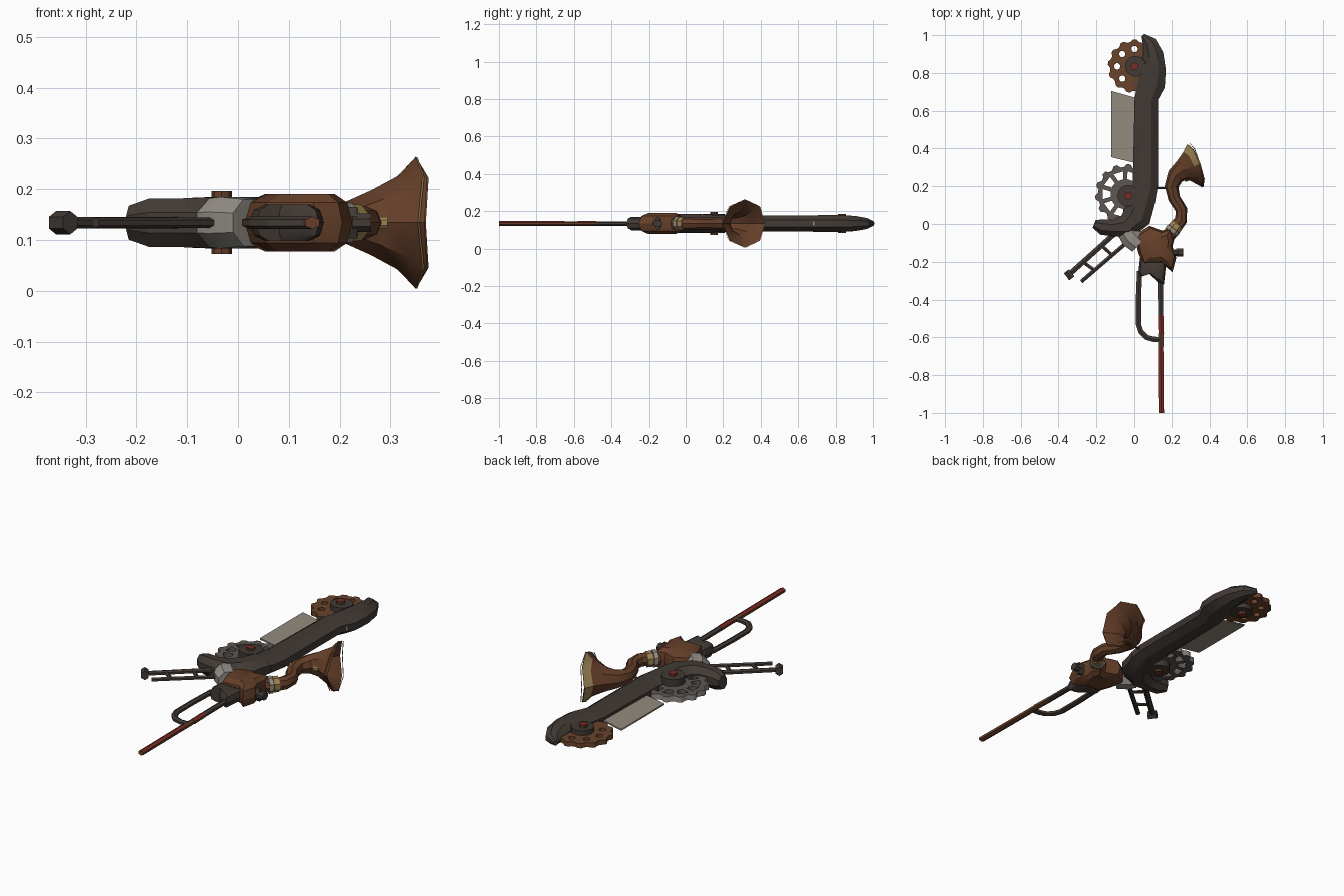
import bpy, bmesh, math
from mathutils import Vector

cube = bpy.data.objects.get("Cube")
if cube:
    bpy.data.objects.remove(cube, do_unlink=True)

Z = 0.134  # height of the middle plane


def material(name, r, g, b):
    m = bpy.data.materials.new(name)
    m.use_nodes = True
    m.diffuse_color = (r, g, b, 1)
    m.node_tree.nodes["Principled BSDF"].inputs["Base Color"].default_value = (r, g, b, 1)
    return m


DARK = material("dark iron", 0.054, 0.042, 0.035)
BROWN = material("brown leather", 0.13, 0.049, 0.022)
RUST = material("rusty copper", 0.14, 0.056, 0.024)
GOLD = material("old brass", 0.34, 0.24, 0.09)
RED = material("red paint", 0.2, 0.025, 0.018)
SILVER = material("worn steel", 0.3, 0.275, 0.245)
GREY = material("gear steel", 0.11, 0.095, 0.085)
BLADE = material("blade steel", 0.29, 0.26, 0.215)


def select(ob):
    bpy.ops.object.select_all(action="DESELECT")
    ob.select_set(True)
    bpy.context.view_layer.objects.active = ob


def finish(name, bm, mat, smooth=True):
    bmesh.ops.recalc_face_normals(bm, faces=bm.faces)
    me = bpy.data.meshes.new(name)
    bm.to_mesh(me)
    bm.free()
    ob = bpy.data.objects.new(name, me)
    bpy.context.collection.objects.link(ob)
    me.materials.append(mat)
    if smooth:
        select(ob)
        bpy.ops.object.shade_smooth_by_angle(angle=math.radians(32))
    return ob


def recolour(ob, mat, rule):
    """Give a second colour to the faces that satisfy a rule."""
    ob.data.materials.append(mat)
    for f in ob.data.polygons:
        f.material_index = int(rule(f))


def tube(name, path, mat, sides=8, smooth=True, turn=0.5, caps=True, bulge=0):
    """Loft through (x, y, half width, half height) stations in the middle plane.
    The bulge pushes the top and bottom of the last stations forwards."""
    bm = bmesh.new()
    pts = [Vector(p[:2]) for p in path]
    rings = []
    for i, (x, y, w, h) in enumerate(path):
        t = (pts[min(i + 1, len(pts) - 1)] - pts[max(i - 1, 0)]).normalized()
        push = bulge if i >= len(path) - 2 else 0
        ring = []
        for k in range(sides):
            a = (k + turn) * math.tau / sides
            s, f = math.cos(a) * w, abs(math.sin(a)) * push
            ring.append(bm.verts.new((x - t.y * s + t.x * f, y + t.x * s + t.y * f, Z + math.sin(a) * h)))
        rings.append(ring)
    for a, b in zip(rings, rings[1:]):
        for k in range(sides):
            j = (k + 1) % sides
            bm.faces.new((a[k], a[j], b[j], b[k]))
    if caps:
        bm.faces.new(rings[0])
        bm.faces.new(rings[-1])
    return finish(name, bm, mat, smooth)


def rod(name, pts, w, h, mat, sides=6):
    return tube(name, [(x, y, w, h) for x, y in pts], mat, sides, smooth=False)


def pillow(name, outline, half, mat):
    """Rounded slab: an outline that shrinks towards its top and bottom."""
    bm = bmesh.new()
    c = sum((Vector(p) for p in outline), Vector((0, 0))) / len(outline)
    rings = []
    for f, s in ((-1, 0.6), (-0.7, 0.88), (0, 1), (0.7, 0.88), (1, 0.6)):
        ps = [c + (Vector(p) - c) * s for p in outline]
        rings.append([bm.verts.new((p.x, p.y, Z + f * half)) for p in ps])
    n = len(outline)
    for a, b in zip(rings, rings[1:]):
        for k in range(n):
            bm.faces.new((a[k], a[(k + 1) % n], b[(k + 1) % n], b[k]))
    bm.faces.new(rings[0])
    bm.faces.new(rings[-1])
    return finish(name, bm, mat)


def disc(name, x, y, r, half, mat, sides=12):
    bm = bmesh.new()
    bmesh.ops.create_cone(bm, cap_ends=True, segments=sides, radius1=r, radius2=r, depth=2 * half)
    bmesh.ops.translate(bm, verts=bm.verts, vec=(x, y, Z))
    return finish(name, bm, mat)


def pin(name, x, y, r, half):
    """Brown pin with red ends."""
    recolour(disc(name, x, y, r, half, BROWN, 8), RED, lambda f: abs(f.normal.z) > 0.5)


def plate(name, loops, half, mat):
    """Flat plate from one outline and any number of holes."""
    cu = bpy.data.curves.new(name, "CURVE")
    cu.dimensions, cu.fill_mode, cu.extrude = "2D", "BOTH", half
    for loop in loops:
        sp = cu.splines.new("POLY")
        sp.points.add(len(loop) - 1)
        for p, (x, y) in zip(sp.points, loop):
            p.co = (x, y, 0, 1)
        sp.use_cyclic_u = True
    ob = bpy.data.objects.new(name, cu)
    ob.location.z = Z
    bpy.context.collection.objects.link(ob)
    cu.materials.append(mat)
    select(ob)
    bpy.ops.object.convert(target="MESH")
    return bpy.context.view_layer.objects.active


def polar(x, y, r, a):
    return (x + r * math.cos(a), y + r * math.sin(a))


def teeth(x, y, r, depth, n):
    return [polar(x, y, r - depth * (k % 4 > 1), (k + 0.5) * math.tau / (4 * n)) for k in range(4 * n)]


# Long guard bar with a bulged tip: (y, left edge, right edge, half height)
bar = [(0.12, -0.02, 0.115, 0.045), (0.2, -0.01, 0.13, 0.045), (0.66, 0.0, 0.13, 0.045),
       (0.74, 0.015, 0.168, 0.046), (0.82, 0.035, 0.172, 0.046), (0.9, 0.045, 0.158, 0.042),
       (0.96, 0.042, 0.122, 0.03), (1.0, 0.035, 0.055, 0.012)]
tube("guard_bar", [((a + b) / 2, y, (b - a) / 2 * 1.06, h * 1.05) for y, a, b, h in bar], DARK)
rod("guard_wear_mark", [(0.138, 0.68), (0.158, 0.722)], 0.004, 0.02, SILVER)

# Curved housing that turns the bar into a hook
tube("hook_housing", [(0.06, 0.22, 0.072, 0.047), (0.04, 0.12, 0.075, 0.052), (0.015, 0.04, 0.082, 0.055),
                      (-0.04, -0.015, 0.07, 0.055), (-0.11, -0.022, 0.047, 0.052),
                      (-0.17, -0.016, 0.045, 0.052), (-0.212, 0.0, 0.024, 0.036)], DARK)
tube("steel_collar", [(-0.04, -0.04, 0.055, 0.052), (-0.018, -0.07, 0.062, 0.055),
                      (0.025, -0.11, 0.055, 0.05)], SILVER)

# Lower gear with spoke windows and worn edges
gx, gy = -0.047, 0.158
windows = [[polar(gx, gy, r, k * math.tau / 10 + d)
            for r, d in ((0.08, -0.18), (0.122, -0.22), (0.122, 0.22), (0.08, 0.18))] for k in range(10)]
gear = plate("lower_gear", [teeth(gx, gy, 0.16, 0.016, 14)] + windows, 0.014, GREY)
recolour(gear, SILVER, lambda f: abs(f.normal.z) < 0.5 and math.hypot(f.center.x - gx, f.center.y - gy) > 0.13)
disc("lower_gear_cover", -0.032, 0.15, 0.058, 0.05, DARK)
pin("lower_gear_pin", -0.032, 0.15, 0.02, 0.062)

# Upper sprocket with round holes on its open side
ux, uy = 0.002, 0.835
holes = [[polar(*polar(ux, uy, 0.092, k * math.tau / 8), 0.017, j * math.tau / 10) for j in range(10)]
         for k in range(2, 6)]
plate("upper_sprocket", [teeth(ux, uy, 0.142, 0.012, 13)] + holes, 0.012, RUST)
disc("upper_sprocket_cover", ux + 0.005, uy, 0.055, 0.036, DARK)
tube("cover_bridge", [(0.0, uy, 0.05, 0.036), (0.09, uy, 0.05, 0.036)], DARK)
pin("upper_sprocket_pin", ux, uy, 0.021, 0.05)

# Thin saw blade between the two wheels
plate("saw_blade", [[(-0.123, 0.705), (0.02, 0.665), (0.02, 0.32), (-0.123, 0.355)]], 0.004, BLADE)

# Brown receiver and its fittings
pillow("receiver", [(0.0, -0.06), (0.08, -0.01), (0.15, -0.035), (0.2, -0.02), (0.215, -0.08), (0.205, -0.12),
                    (0.225, -0.18), (0.205, -0.255), (0.15, -0.21), (0.045, -0.215), (0.02, -0.15)], 0.057, BROWN)
pillow("stock_root", [(0.03, -0.18), (0.022, -0.25), (0.035, -0.28), (0.08, -0.265), (0.13, -0.31),
                      (0.16, -0.32), (0.168, -0.25), (0.17, -0.19)], 0.036, DARK)
rod("side_knob_stem", [(0.19, -0.15), (0.235, -0.152)], 0.018, 0.034, DARK, 8)
rod("side_knob", [(0.225, -0.152), (0.262, -0.152)], 0.023, 0.02, DARK, 8)

# Stock: long rod painted red on top, and loop handle
rod("stock_rod_front", [(0.141, -0.27), (0.143, -0.48)], 0.016, 0.012, DARK)
for label, y0, y1 in (("wrap", -0.48, -0.58), ("end", -0.65, -1.0)):
    painted = rod("stock_rod_" + label, [(0.143, y0), (0.146, y1)], 0.0165, 0.0125, BROWN)
    recolour(painted, RED, lambda f: f.normal.z > 0.3)
rod("stock_rod_middle", [(0.144, -0.58), (0.144, -0.65)], 0.016, 0.012, BROWN)
rod("loop_handle", [(0.028, -0.25), (0.022, -0.4), (0.022, -0.53), (0.035, -0.57),
                    (0.065, -0.6), (0.1, -0.61), (0.144, -0.612)], 0.016, 0.012, DARK)

# Twin side rods with rungs and an end block
rod("side_rod_long", [(-0.08, -0.03), (-0.345, -0.268)], 0.016, 0.011, DARK)
rod("side_rod_short", [(-0.03, -0.09), (-0.28, -0.305)], 0.012, 0.01, DARK)
for i, t in enumerate((0.35, 0.72)):
    rod(f"side_rung_{i}", [(-0.08 - 0.265 * t, -0.03 - 0.238 * t), (-0.03 - 0.25 * t, -0.09 - 0.215 * t)],
        0.01, 0.008, DARK)
rod("side_rod_block", [(-0.358, -0.25), (-0.33, -0.288)], 0.02, 0.023, DARK)

# Curved horn with an open octagonal mouth
horn_path = [(0.17, -0.08, 0.036, 0.036), (0.21, -0.03, 0.036, 0.036), (0.25, 0.02, 0.033, 0.033),
             (0.253, 0.075, 0.031, 0.031), (0.215, 0.135, 0.032, 0.032), (0.2, 0.2, 0.036, 0.036),
             (0.222, 0.255, 0.046, 0.046), (0.262, 0.285, 0.06, 0.064), (0.295, 0.298, 0.09, 0.095),
             (0.325, 0.309, 0.122, 0.129)]
horn = tube("horn", horn_path, BROWN, turn=0, caps=False, bulge=0.026)
# Brass band on the far side of the flare
recolour(horn, GOLD, lambda f: 0.955 * f.center.x + 0.3 * f.center.y > 0.375 and f.center.y > 0.315)
tube("horn_lip", [(0.324, 0.309, 0.122, 0.13), (0.328, 0.31, 0.121, 0.129)], GOLD, turn=0, caps=False, bulge=0.026)
inner = [(x + 0.004, y + 0.001, w - 0.004, h - 0.004) for x, y, w, h in horn_path[5:]]
tube("horn_throat", inner, BROWN, turn=0, caps=False, bulge=0.026)
rod("horn_badge", [(0.27, 0.229), (0.294, 0.232)], 0.005, 0.011, GOLD)
tube("horn_ring_steel", [(0.2, -0.042, 0.042, 0.042), (0.212, -0.027, 0.042, 0.042)], SILVER)
tube("horn_ring_brass", [(0.215, -0.024, 0.039, 0.039), (0.232, -0.003, 0.038, 0.038)], GOLD)
rod("horn_brace", [(0.11, 0.19), (0.18, 0.19)], 0.006, 0.006, DARK)
